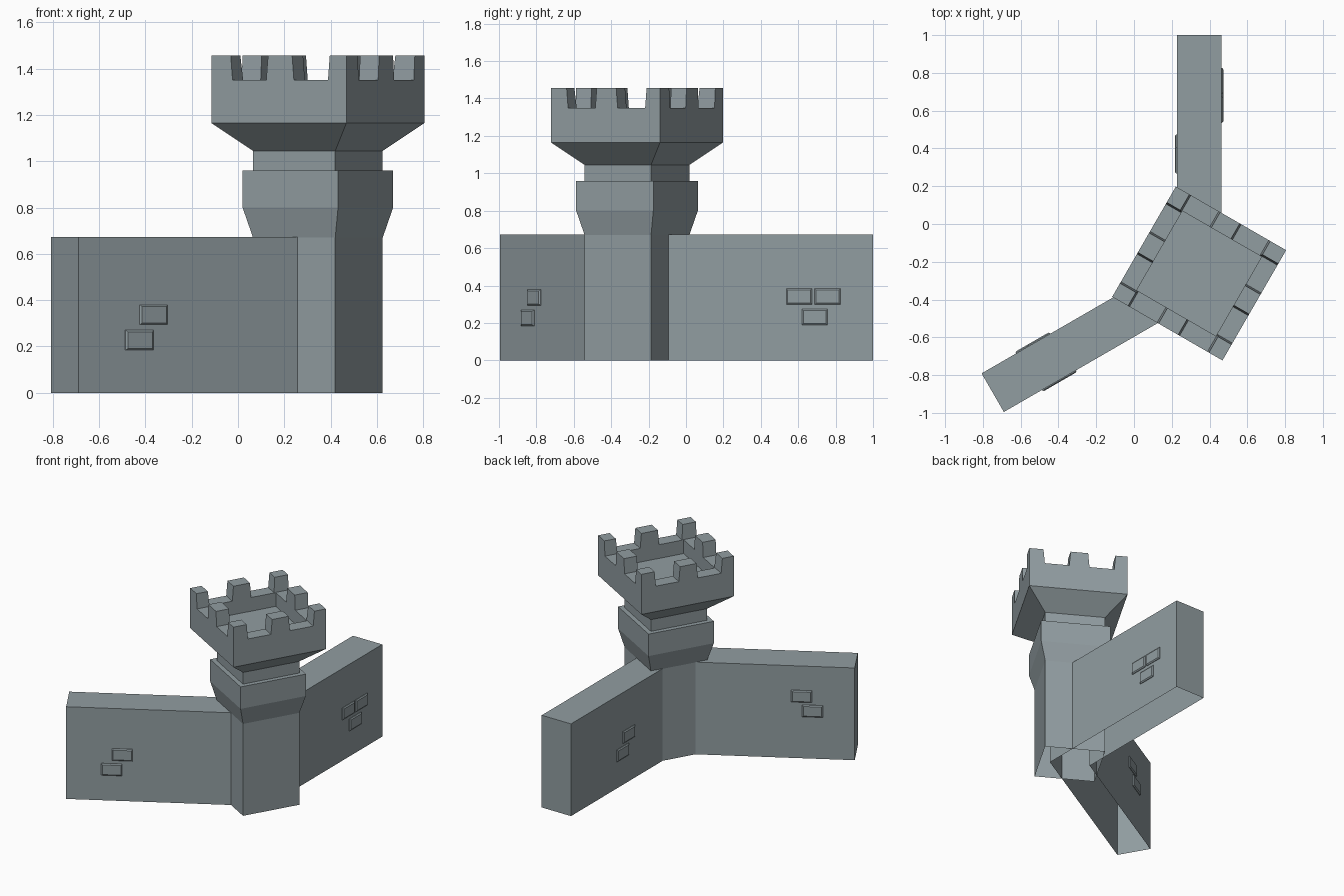
import bpy, bmesh, math
from mathutils import Matrix, Vector

if "Cube" in bpy.data.objects:
    bpy.data.objects.remove(bpy.data.objects["Cube"])

CENTRE = Vector((0.345, -0.262, 0))
TOWER = Matrix.Translation(CENTRE) @ Matrix.Rotation(math.radians(-30), 4, 'Z')

stone = bpy.data.materials.new("stone")
stone.diffuse_color = (0.284, 0.337, 0.356, 1)
stone.use_nodes = True
stone.node_tree.nodes["Principled BSDF"].inputs["Base Color"].default_value = stone.diffuse_color


def make_object(name, bm, matrix):
    bmesh.ops.recalc_face_normals(bm, faces=bm.faces[:])
    mesh = bpy.data.meshes.new(name)
    bm.to_mesh(mesh)
    bm.free()
    mesh.materials.append(stone)
    ob = bpy.data.objects.new(name, mesh)
    bpy.context.collection.objects.link(ob)
    ob.matrix_world = matrix
    return ob


def loft(bm, rings, bottom=False, top=True):
    """Stack rectangles given as (x0, x1, y0, y1, z)."""
    loops = [[bm.verts.new(p) for p in ((x0, y0, z), (x1, y0, z), (x1, y1, z), (x0, y1, z))]
             for x0, x1, y0, y1, z in rings]
    for a, b in zip(loops, loops[1:]):
        for i in range(4):
            j = (i + 1) % 4
            bm.faces.new((a[i], a[j], b[j], b[i]))
    if bottom:
        bm.faces.new(loops[0][::-1])
    if top:
        bm.faces.new(loops[-1])


# Tower: square profile from the open base up to the sunken roof floor
H = 0.337      # half width of the battlement
T = 0.095      # parapet thickness
profile = [(0.205, 0), (0.205, 0.67), (0.238, 0.80), (0.238, 0.96), (0.205, 0.96),
           (0.205, 1.045), (H, 1.165), (H, 1.35), (H - T, 1.35), (H - T, 1.25)]
bm = bmesh.new()
loft(bm, [(-h, h, -h, h, z) for h, z in profile])
make_object("tower", bm, TOWER)

# Merlons: one on each corner and one mid-side, tapering towards the gaps
bm = bmesh.new()
Z0, Z1, S = 1.35, 1.457, 0.009
for k in range(4):
    part = bmesh.new()
    loft(part, [(H - 0.106, H, H - 0.092, H, Z0),
                (H - 0.106 + S, H, H - 0.092 + S, H, Z1)], bottom=True)
    loft(part, [(-0.075, 0.063, H - T, H, Z0), (-0.075 + S, 0.063 - S, H - T, H, Z1)], bottom=True)
    part.transform(Matrix.Rotation(k * math.pi / 2, 4, 'Z'))
    tmp = bpy.data.meshes.new("tmp")
    part.to_mesh(tmp)
    part.free()
    bm.from_mesh(tmp)
    bpy.data.meshes.remove(tmp)
make_object("merlons", bm, TOWER)

# Curtain walls: local x runs from the tower centre outwards, open underneath,
# mitred where they meet inside the tower
W, LENGTH, HEIGHT = 0.118, 1.262, 0.672
MITRE = W * math.tan(math.radians(30))


def wall(name, angle, inner, bricks):
    matrix = Matrix.Translation(CENTRE) @ Matrix.Rotation(math.radians(angle), 4, 'Z')
    bm = bmesh.new()
    plan = [(-inner * MITRE, -W), (LENGTH, -W), (LENGTH, W), (inner * MITRE, W)]
    low = [bm.verts.new((x, y, 0)) for x, y in plan]
    high = [bm.verts.new((x, y, HEIGHT)) for x, y in plan]
    for i in range(3):
        bm.faces.new((low[i], low[i + 1], high[i + 1], high[i]))
    bm.faces.new(high)
    make_object(name, bm, matrix)
    # Raised bricks with chamfered edges: (side, distance along wall, height)
    for n, (side, s, z) in enumerate(bricks):
        bm = bmesh.new()
        loft(bm, [(-a, a, -b, b, d) for a, b, d in
                  ((0.069, 0.043, 0), (0.069, 0.043, 0.004), (0.061, 0.035, 0.010))])
        make_object(f"{name}_brick_{n + 1}", bm, matrix @ Matrix.Translation((s, side * W, z))
                    @ Matrix.Rotation(-side * math.pi / 2, 4, 'X'))


wall("back_wall", 90, 1, [(-1, 0.867, 0.342), (-1, 1.019, 0.342), (-1, 0.950, 0.231),
                          (1, 0.598, 0.345), (1, 0.667, 0.238)])
wall("left_wall", 210, -1, [(1, 0.890, 0.337), (1, 0.960, 0.227),
                            (-1, 0.910, 0.452), (-1, 0.983, 0.347)])
